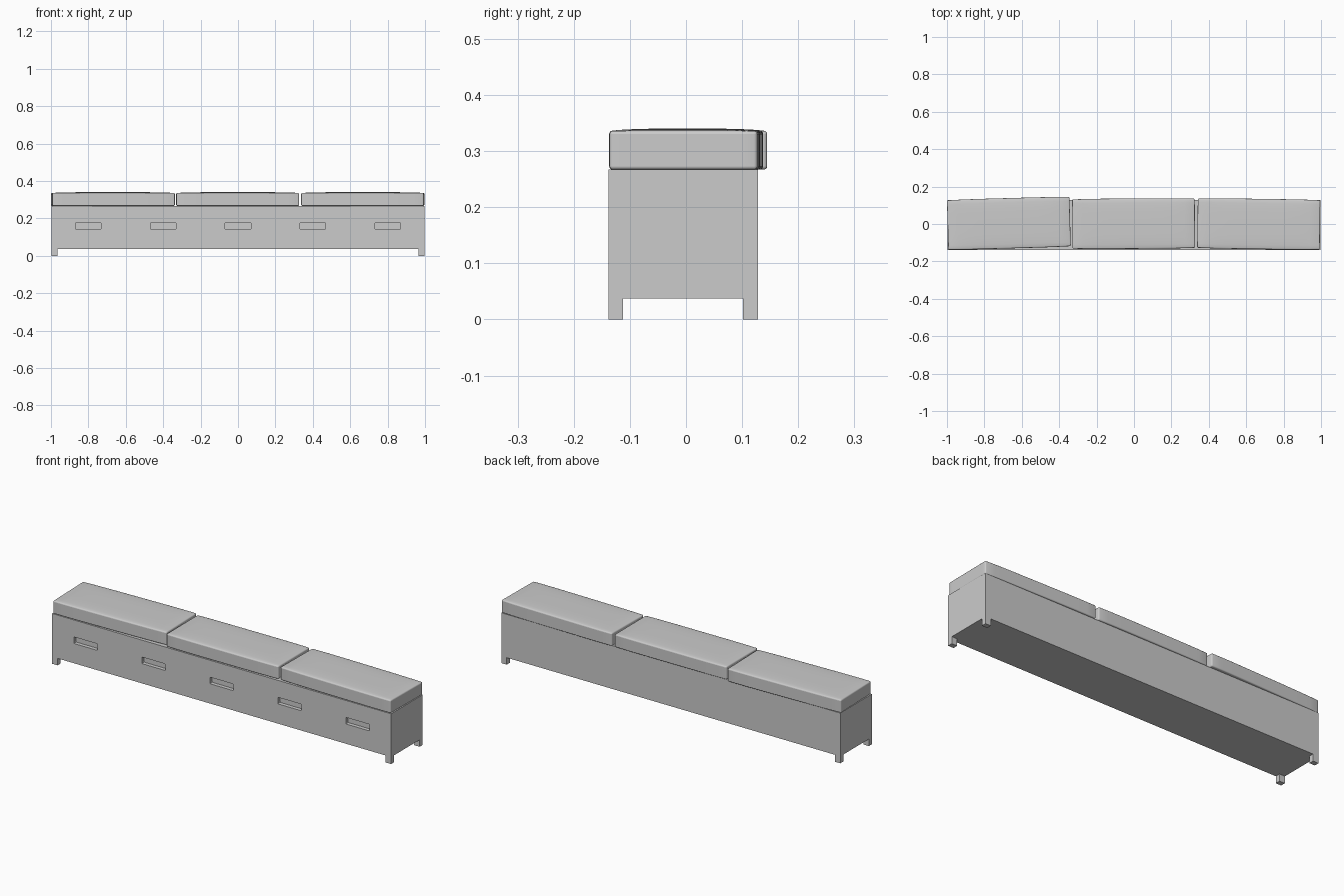
import bpy, bmesh, math
from mathutils import Vector

if "Cube" in bpy.data.objects:
    bpy.data.objects.remove(bpy.data.objects["Cube"])


def new_object(name, bm):
    me = bpy.data.meshes.new(name)
    bm.to_mesh(me)
    bm.free()
    ob = bpy.data.objects.new(name, me)
    bpy.context.collection.objects.link(ob)
    return ob


def cube_bm(lo, hi):
    lo, hi = Vector(lo), Vector(hi)
    bm = bmesh.new()
    bmesh.ops.create_cube(bm, size=1)
    for v in bm.verts:
        v.co = Vector([(lo[i] + hi[i]) / 2 + v.co[i] * (hi[i] - lo[i]) for i in range(3)])
    return bm


def box(name, lo, hi):
    return new_object(name, cube_bm(lo, hi))


X, FRONT, BACK = 0.997, -0.138, 0.128
LEG_H, TOP = 0.037, 0.267

# Bench body
body = box("bench_body", (-X, FRONT, LEG_H), (X, BACK, TOP))

# Recessed hand grips along the front
for i in range(5):
    x = -0.8 + 0.4 * i
    bm = cube_bm((x - 0.069, FRONT - 0.02, 0.142), (x + 0.069, FRONT + 0.02, 0.177))
    along_y = [e for e in bm.edges if abs(e.verts[0].co.y - e.verts[1].co.y) > 0.01]
    bmesh.ops.bevel(bm, geom=along_y, offset=0.004, segments=2, affect='EDGES', profile=0.5)
    cutter = new_object(f"grip_cutter_{i + 1}", bm)
    cutter.hide_render = True
    mod = body.modifiers.new("grip", 'BOOLEAN')
    mod.object = cutter
    mod.operation = 'DIFFERENCE'
    mod.solver = 'EXACT'
    bpy.context.view_layer.objects.active = body
    bpy.ops.object.modifier_apply(modifier=mod.name)
    bpy.data.objects.remove(cutter)

# Corner legs
LW, LD = 0.032, 0.026
for sx, side in ((-1, "left"), (1, "right")):
    x0, x1 = sorted((sx * X, sx * (X - LW)))
    for y0, end in ((FRONT, "front"), (BACK - LD, "back")):
        box(f"{end}_{side}_leg", (x0, y0, 0), (x1, y0 + LD, LEG_H))


def cushion(name, x, y, length, angle):
    """Padded block: slightly bulging sides, crowned top, rounded edges."""
    w, h = 0.263, 0.069
    bm = cube_bm((-length / 2, -w / 2, 0), (length / 2, w / 2, h))
    bmesh.ops.subdivide_edges(bm, edges=bm.edges[:], cuts=11, use_grid_fill=True)
    for v in bm.verts:
        u, t, s = v.co.x / (length / 2), v.co.y / (w / 2), v.co.z / h
        top = s > 0.999
        v.co.y += math.copysign(0.003, t) * (1 - u ** 4) * abs(t) ** 3
        if top:
            v.co.z += 0.004 * (1 - u ** 6) * (1 - t ** 4)
    ob = new_object(name, bm)
    ob.location = (x, y, TOP)
    ob.rotation_euler.z = math.radians(angle)
    bev = ob.modifiers.new("soft_edges", 'BEVEL')
    bev.width = 0.008
    bev.segments = 3
    bev.limit_method = 'ANGLE'
    bev.angle_limit = math.radians(50)
    bpy.ops.object.select_all(action='DESELECT')
    ob.select_set(True)
    bpy.context.view_layer.objects.active = ob
    bpy.ops.object.modifier_apply(modifier=bev.name)
    bpy.ops.object.shade_smooth_by_angle(angle=math.radians(40))


# Three loosely placed seat cushions
cushion("left_cushion", -0.669, 0.004, 0.655, 1.6)
cushion("middle_cushion", -0.002, 0.002, 0.655, 0.4)
cushion("right_cushion", 0.667, 0.000, 0.655, -0.8)
